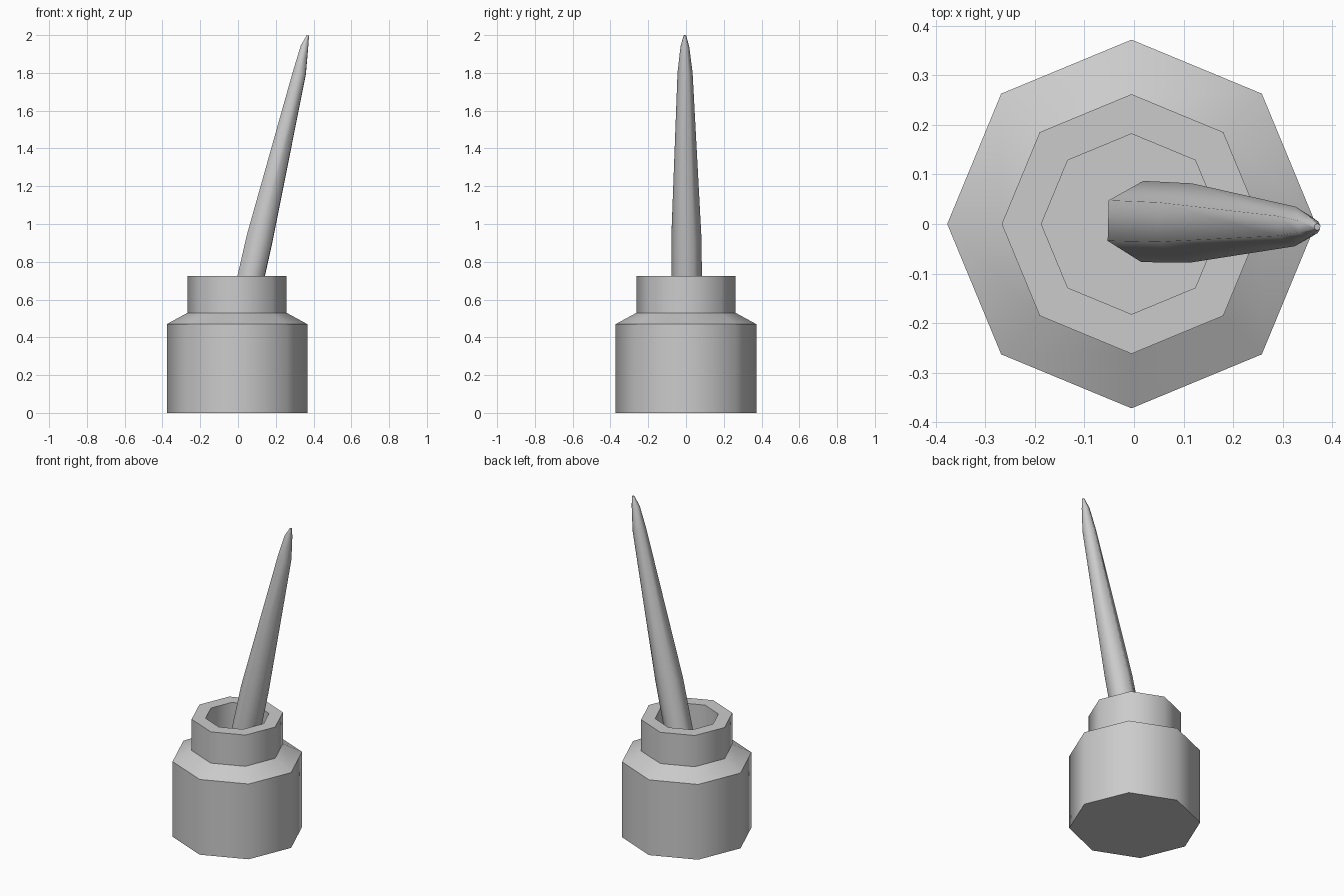
import bpy, bmesh, math
from mathutils import Vector, Matrix

if "Cube" in bpy.data.objects:
    bpy.data.objects.remove(bpy.data.objects["Cube"])


def loft(name, rings, sides, smooth_angle, phase=0.0, tilt=Matrix.Identity(3)):
    """Skin polygon rings (x, y, z, radius) and cap both ends."""
    bm = bmesh.new()
    loops = []
    for x, y, z, r in rings:
        loop = []
        for i in range(sides):
            a = phase + 2 * math.pi * i / sides
            offset = tilt @ Vector((r * math.cos(a), r * math.sin(a), 0))
            loop.append(bm.verts.new(Vector((x, y, z)) + offset))
        loops.append(loop)
    for lo, hi in zip(loops, loops[1:]):
        for i in range(sides):
            j = (i + 1) % sides
            bm.faces.new((lo[i], lo[j], hi[j], hi[i]))
    bm.faces.new(loops[0][::-1])
    bm.faces.new(loops[-1])
    bmesh.ops.recalc_face_normals(bm, faces=bm.faces[:])
    mesh = bpy.data.meshes.new(name)
    bm.to_mesh(mesh)
    bm.free()
    obj = bpy.data.objects.new(name, mesh)
    bpy.context.collection.objects.link(obj)
    bpy.ops.object.select_all(action='DESELECT')
    bpy.context.view_layer.objects.active = obj
    obj.select_set(True)
    bpy.ops.object.shade_smooth_by_angle(angle=math.radians(smooth_angle))
    return obj


# octagonal ink pot: body, shoulder, neck, rim, then down the well to its floor
pot_profile = [(0.372, 0), (0.372, 0.47), (0.262, 0.53),
               (0.262, 0.725), (0.182, 0.725), (0.182, 0.48)]
loft("ink_pot", [(-0.005, 0, z, r) for r, z in pot_profile], 8, 50)

# leaning hexagonal pen resting in the well, tapering to a rounded tip
pen_rings = [(0.017, 0.005, 0.49, 0.082), (0.115, 0.002, 0.925, 0.08),
             (0.325, -0.005, 1.80, 0.04), (0.352, -0.006, 1.94, 0.023),
             (0.370, -0.006, 1.998, 0.007)]
axis = Vector(pen_rings[2][:3]) - Vector(pen_rings[0][:3])
lean = Matrix.Rotation(math.atan2(axis.x, axis.z), 3, 'Y')
loft("pen", pen_rings, 6, 65, math.radians(28.5), lean)
